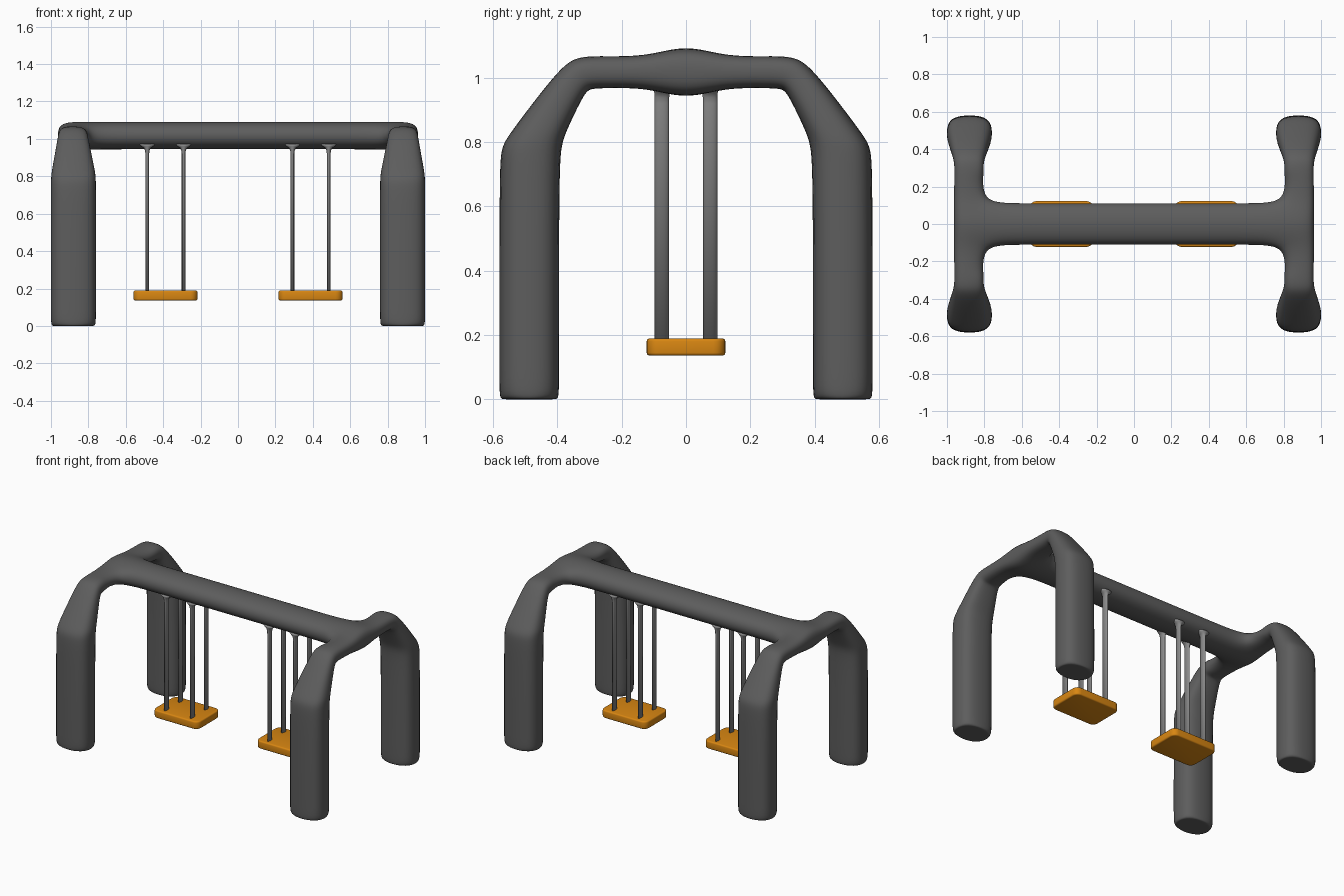
import bpy, bmesh, math

if "Cube" in bpy.data.objects:
    bpy.data.objects.remove(bpy.data.objects["Cube"])


def material(name, rgb):
    m = bpy.data.materials.new(name)
    m.diffuse_color = (*rgb, 1)
    m.use_nodes = True
    m.node_tree.nodes["Principled BSDF"].inputs["Base Color"].default_value = m.diffuse_color
    return m


def finish(bm, name, mat, smooth=True):
    bmesh.ops.recalc_face_normals(bm, faces=bm.faces)
    me = bpy.data.meshes.new(name)
    bm.to_mesh(me)
    bm.free()
    for p in me.polygons:
        p.use_smooth = smooth
    me.materials.append(mat)
    ob = bpy.data.objects.new(name, me)
    bpy.context.collection.objects.link(ob)
    return ob


dark = material("dark_grey", (0.11, 0.11, 0.11))
grey = material("grey", (0.26, 0.26, 0.26))
orange = material("orange", (0.69, 0.24, 0.006))

# Frame: one quarter of a subdivision cage, mirrored in x and y.
# Each station: outer y, outer z, inner y, inner z, inner x, outer x
G = 1.05  # the cage is larger than the smoothed surface
stations = [
    (.58, .000, .395, .000, .76, 1.0),
    (.58, .025, .395, .025, .76, 1.0),
    (.58, .700, .395, .700, .76, 1.0),
    (.575, .785, .388, .79, .76, 1.0),
    (.545, .830, .372, .835, .765, .995),
    (.390, 1.035, .315, .955, .80, .965),
    (.335, 1.067, .295, .967, .805, .96),
    (.240, 1.067, .240, .967, .805, .96),
    (.120, 1.068, .120, .967, .80, .963),
]
bm = bmesh.new()
crease = bm.edges.layers.float.new("crease_edge")
rings = []
for yo, zo, yi, zi, xi, xo in stations:
    cy, cz, cx = (yo + yi) / 2, (zo + zi) / 2, (xi + xo) / 2
    pts = [(xi, yo, zo), (xo, yo, zo), (xo, yi, zi), (xi, yi, zi)]
    rings.append([bm.verts.new((cx + (x - cx) * G, cy + (y - cy) * G, cz + (z - cz) * G))
                  for x, y, z in pts])
# middle of the arch, where the beam joins
rings.append([bm.verts.new(p) for p in
              ((.80, 0, 1.1015), (.967, 0, 1.1015), (.967, 0, .9335), (.80, 0, .9335))])
for k in range(len(rings) - 1):
    a, b = rings[k], rings[k + 1]
    for i in range(4):
        if k == len(rings) - 2 and i == 3:
            continue  # opening for the beam
        j = (i + 1) % 4
        bm.faces.new((a[i], a[j], b[j], b[i]))
    for i in range(4):
        e = bm.edges.get((a[i], b[i]))
        if e and (k < len(rings) - 3 or i in (1, 2)):
            e[crease] = 0.21
# foot cap with an inset loop
foot = rings[0]
inner = [bm.verts.new((.88 + (v.co.x - .88) * .88, .4875 + (v.co.y - .4875) * .86, 0))
         for v in foot]
for i in range(4):
    j = (i + 1) % 4
    bm.faces.new((foot[i], foot[j], inner[j], inner[i]))
bm.faces.new(inner)
# top beam
prev = [rings[-1][0], rings[-2][0], rings[-2][3], rings[-1][3]]
for x in (.63, .40, 0):
    cur = [bm.verts.new((x, y, z)) for y, z in
           ((0, 1.1015), (.115, 1.0675), (.115, .9675), (0, .9335))]
    for i in range(3):
        bm.faces.new((prev[i], prev[i + 1], cur[i + 1], cur[i]))
    prev = cur
frame = finish(bm, "frame", dark)
mir = frame.modifiers.new("mirror", 'MIRROR')
mir.use_axis = (True, True, False)
mir.use_clip = True
sub = frame.modifiers.new("smooth", 'SUBSURF')
sub.levels = sub.render_levels = 3


# Hanger rod, flared where it meets the beam
def rod(name, x, y):
    bm = bmesh.new()
    n, prev = 16, None
    for z, rx, ry in ((.18, .01, .0225), (.92, .01, .0225), (.938, .012, .0228),
                      (.952, .019, .0235), (.960, .032, .025), (.972, .045, .028)):
        cur = [bm.verts.new((x + rx * math.cos(2 * math.pi * i / n),
                             y + ry * math.sin(2 * math.pi * i / n), z)) for i in range(n)]
        if prev:
            for i in range(n):
                bm.faces.new((prev[i], prev[(i + 1) % n], cur[(i + 1) % n], cur[i]))
        else:
            bm.faces.new(cur)
        prev = cur
    bm.faces.new(prev)
    finish(bm, name, grey)


# Seat: a board with rounded corners and softened rims
def seat(name, x):
    bm = bmesh.new()
    bmesh.ops.create_cube(bm, size=1)
    for v in bm.verts:
        v.co = (x + v.co.x * .342, v.co.y * .245, .1625 + v.co.z * .053)
    upright = [e for e in bm.edges if abs(e.verts[0].co.z - e.verts[1].co.z) > .01]
    bmesh.ops.bevel(bm, geom=upright, offset=.038, segments=5, profile=.5, affect='EDGES')
    rims = [e for e in bm.edges if abs(e.verts[0].co.z - e.verts[1].co.z) < .001]
    bmesh.ops.bevel(bm, geom=rims, offset=.009, segments=3, profile=.5, affect='EDGES')
    finish(bm, name, orange)


for side, cx in (("left", -.388), ("right", .388)):
    seat(side + "_seat", cx)
    for i, (dx, dy) in enumerate(((-1, -1), (1, -1), (1, 1), (-1, 1))):
        rod(f"{side}_hanger_{i + 1}", cx + dx * .097, dy * .075)
